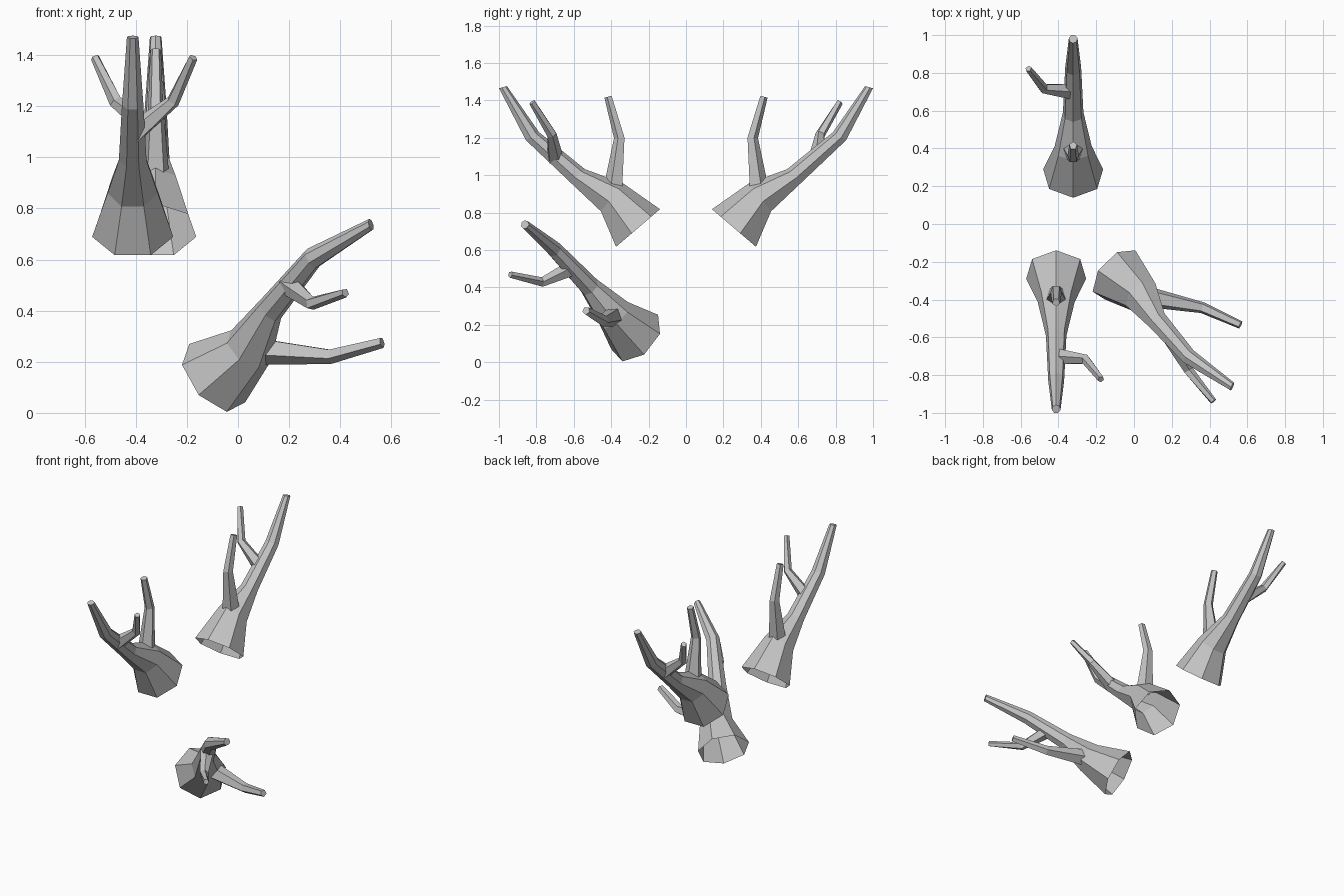
import bpy, bmesh, math
from mathutils import Vector, Matrix

if "Cube" in bpy.data.objects:
    bpy.data.objects.remove(bpy.data.objects["Cube"])

bark = bpy.data.materials.new("grey bark")
bark.diffuse_color = (0.55, 0.55, 0.55, 1)
bark.use_nodes = True
bark.node_tree.nodes["Principled BSDF"].inputs["Base Color"].default_value = bark.diffuse_color


def tube(name, rings, sides, matrix):
    """Flat-faced tube through rings (centre, up, side); open at the start, capped at the tip."""
    bm = bmesh.new()
    loops = []
    for c, up, side in rings:
        loops.append([bm.verts.new(c + up * math.cos(a) + side * math.sin(a))
                      for a in (2 * math.pi * i / sides for i in range(sides))])
    for a, b in zip(loops, loops[1:]):
        for i in range(sides):
            j = (i + 1) % sides
            bm.faces.new((a[i], a[j], b[j], b[i]))
    bm.faces.new(loops[-1])
    bmesh.ops.recalc_face_normals(bm, faces=bm.faces[:])
    me = bpy.data.meshes.new(name)
    bm.to_mesh(me)
    bm.free()
    me.materials.append(bark)
    ob = bpy.data.objects.new(name, me)
    ob.matrix_world = matrix
    bpy.context.collection.objects.link(ob)


# trunk outline in the y-z plane: upper ridge point, lower flat point of each seven-sided ring
OUTLINE = [((0.139, 0.818), (0.374, 0.617)),
           ((0.337, 0.957), (0.455, 0.807)),
           ((0.540, 1.032), (0.620, 0.963)),
           ((0.786, 1.230), (0.856, 1.187)),
           ((0.957, 1.476), (1.000, 1.465))]
# twig paths: point, radius
UPPER_TWIG = [((0, 0.387, 0.92), 0.056), ((0, 0.354, 1.20), 0.031), ((0, 0.415, 1.42), 0.022)]
SIDE_TWIG = [((0, 0.70, 1.09), 0.045), ((-0.157, 0.718, 1.218), 0.027), ((-0.237, 0.822, 1.39), 0.018)]


def trunk_rings():
    flat = 1 + math.cos(math.pi / 7)
    rings = []
    for hi, lo in OUTLINE:
        hi, lo = Vector((0, *hi)), Vector((0, *lo))
        c = hi + (lo - hi) / flat
        up = hi - c
        rings.append((c, up, Vector((up.length, 0, 0))))
    return rings


def twig_rings(path, ref):
    pts = [Vector(p) for p, r in path]
    rings = []
    for i, (p, r) in enumerate(path):
        t = (pts[min(i + 1, len(pts) - 1)] - pts[max(i - 1, 0)]).normalized()
        up = (ref - t * ref.dot(t)).normalized()
        rings.append((pts[i], up * r, t.cross(up) * r))
    return rings


def frame(o, a, b):
    """Placement matrix from three tip points."""
    o, a, b = Vector(o), Vector(a), Vector(b)
    x = (a - o).normalized()
    z = x.cross(b - o).normalized()
    m = Matrix((x, z.cross(x), z)).transposed().to_4x4()
    m.translation = o
    return m


# three copies of the branch: back, front (turned half round), and fallen
home = frame((0, 0.978, 1.47), (0, 0.415, 1.42), (-0.237, 0.822, 1.39))
fallen = frame((0.52, -0.86, 0.735), (0.563, -0.54, 0.284), (0.42, -0.943, 0.475)) @ home.inverted()
places = {"back": Matrix.Translation((-0.322, 0, 0)),
          "front": Matrix.Translation((-0.412, 0, 0)) @ Matrix.Rotation(math.pi, 4, 'Z'),
          "fallen": fallen}
for n, m in places.items():
    tube(n + "_branch", trunk_rings(), 7, m)
    tube(n + "_upper_twig", twig_rings(UPPER_TWIG, Vector((0, 1, 0))), 5, m)
    tube(n + "_side_twig", twig_rings(SIDE_TWIG, Vector((0, 0, 1))), 5, m)
